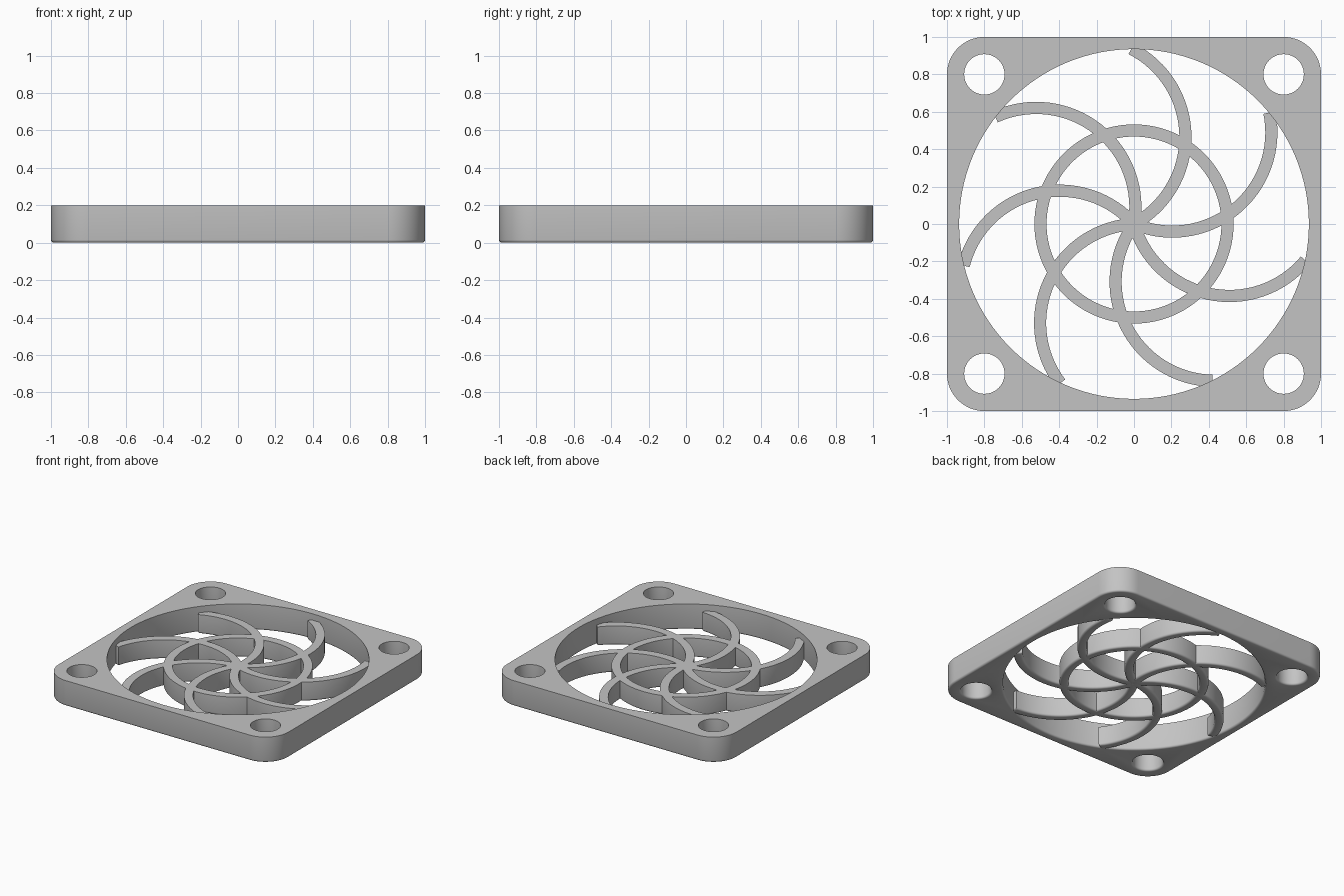
import bpy
import bmesh
from math import sin, cos, pi, radians

if "Cube" in bpy.data.objects:
    bpy.data.objects.remove(bpy.data.objects["Cube"], do_unlink=True)

FRAME_H, GRILLE_H, FILLET = 0.20, 0.15, 0.015
OPENING, RIB_HALF, RIB_R = 0.935, 0.0325, 0.53
RIBS = 7

grey = bpy.data.materials.new("light grey")
grey.use_nodes = True
grey.diffuse_color = (0.55, 0.55, 0.55, 1)
grey.node_tree.nodes["Principled BSDF"].inputs["Base Color"].default_value = grey.diffuse_color


def arc(cx, cy, r, a0, a1, n):
    """Points on an arc, both ends included."""
    return [(cx + r * cos(a0 + (a1 - a0) * i / n),
             cy + r * sin(a0 + (a1 - a0) * i / n)) for i in range(n + 1)]


def circle(cx, cy, r, n):
    return arc(cx, cy, r, 0, 2 * pi, n)[:-1]


def solid(name, outline, height):
    """Extrude closed loops, with a small fillet around the bottom edges."""
    steps = [(FILLET * (1 - sin(a)), FILLET * (1 - cos(a)))
             for a in (pi / 2, pi / 3, pi / 6, 0)]
    levels = [(FILLET - inset, z) for inset, z in steps]
    levels = [(FILLET * (1 - cos(a)), FILLET * (1 - sin(a)))
              for a in (pi / 2, pi / 3, pi / 6, 0)]
    levels = [(inset, z) for inset, z in reversed(levels)]
    levels = sorted(((FILLET - z, FILLET - i) for i, z in levels), key=lambda p: p[1])
    levels = [(FILLET * (1 - cos(a)), FILLET * (1 - sin(a)))
              for a in (0, pi / 6, pi / 3, pi / 2)]
    levels = sorted(levels, key=lambda p: p[1]) + [(0, height)]
    bm = bmesh.new()
    rings = [[[bm.verts.new((x, y, z)) for x, y in loop] for loop in outline(inset)]
             for inset, z in levels]
    for low, high in zip(rings, rings[1:]):
        for a, b in zip(low, high):
            for i in range(len(a)):
                bm.faces.new((a[i - 1], a[i], b[i], b[i - 1]))
    for level in (rings[0], rings[-1]):
        rim = [bm.edges.get((lp[i - 1], lp[i])) for lp in level for i in range(len(lp))]
        bmesh.ops.triangle_fill(bm, edges=rim, use_beauty=True)
    bmesh.ops.recalc_face_normals(bm, faces=bm.faces)
    mesh = bpy.data.meshes.new(name)
    bm.to_mesh(mesh)
    bm.free()
    mesh.materials.append(grey)
    obj = bpy.data.objects.new(name, mesh)
    bpy.context.collection.objects.link(obj)
    bpy.ops.object.select_all(action='DESELECT')
    obj.select_set(True)
    bpy.context.view_layer.objects.active = obj
    bpy.ops.object.shade_smooth_by_angle(angle=radians(35))
    return obj


# Square frame with rounded corners, round opening and four screw holes
def frame_outline(d):
    corners = [(0.8, 0.8), (-0.8, 0.8), (-0.8, -0.8), (0.8, -0.8)]
    outer = [p for k, (x, y) in enumerate(corners)
             for p in arc(x, y, 0.2 - d, k * pi / 2, (k + 1) * pi / 2, 16)]
    holes = [circle(x, y, 0.108 + d, 48) for x, y in corners]
    return [outer, circle(0, 0, OPENING + d, 128)] + holes


# Grille ring
def ring_outline(d):
    return [circle(0, 0, 0.5 + RIB_HALF - d, 96), circle(0, 0, 0.5 - RIB_HALF + d, 96)]


# Curved rib running from the hub to the wall of the opening
def rib_outline(d):
    w = RIB_HALF - d
    start, end = radians(-62.5) + d / RIB_R, radians(63) - d / RIB_R
    cx, cy = -0.255, 0.465
    return [arc(cx, cy, RIB_R + w, start, end, 32) + arc(cx, cy, RIB_R - w, end, start, 32)]


solid("frame", frame_outline, FRAME_H)
solid("grille_ring", ring_outline, GRILLE_H)
for k in range(RIBS):
    solid(f"grille_rib_{k + 1}", rib_outline, GRILLE_H).rotation_euler.z = k * 2 * pi / RIBS
